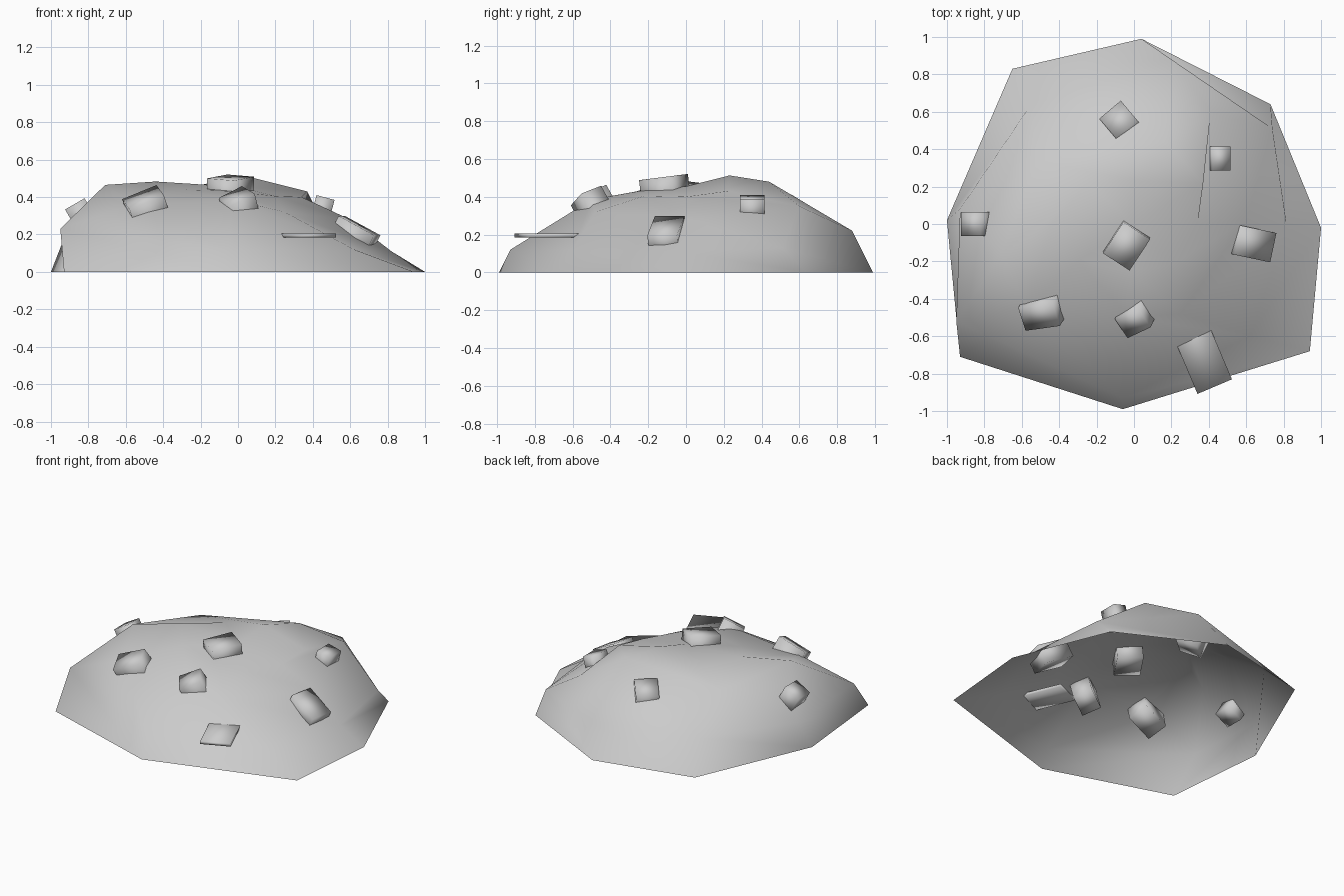
import bpy, bmesh
from math import radians
from mathutils import Vector, Euler

if "Cube" in bpy.data.objects:
    bpy.data.objects.remove(bpy.data.objects["Cube"])


def finish(bm, name, smooth=True):
    bmesh.ops.recalc_face_normals(bm, faces=bm.faces)
    me = bpy.data.meshes.new(name)
    bm.to_mesh(me)
    bm.free()
    for p in me.polygons:
        p.use_smooth = smooth
    ob = bpy.data.objects.new(name, me)
    bpy.context.collection.objects.link(ob)
    return ob


# Mound: hollow, open-bottomed shell lofted through irregular octagons
base = [(-1, .02, 0), (-.65, .83, 0), (.04, .99, 0), (.73, .64, 0),
        (1, -.02, 0), (.94, -.68, 0), (-.06, -.99, 0), (-.93, -.71, 0)]
lower = [(-.93, .08, .18), (-.55, .64, .18), (.20, .88, .22), (.74, .51, .13),
         (.82, -.03, .11), (.62, -.60, .12), (-.06, -.93, .12), (-.95, -.52, .23)]
middle = [(-.71, -.16, .465), (-.52, .33, .395), (.17, .44, .48), (.41, .60, .35),
          (.60, .02, .28), (.25, -.48, .32), (-.02, -.50, .385), (-.57, -.45, .36)]
upper = [(-.44, 0, .483), (-.25, .22, .455), (.04, .23, .513), (.37, .22, .43),
         (.34, 0, .40), (.2, -.22, .405), (-.02, -.25, .43), (-.3, -.2, .44)]

bm = bmesh.new()
rings = [[bm.verts.new(p) for p in r] for r in (base, lower, middle, upper)]
for a, b in zip(rings, rings[1:]):
    for i in range(8):
        j = (i + 1) % 8
        bm.faces.new((a[i], b[i], b[j], a[j]))
peak = bm.verts.new((0, 0, .455))
for i in range(8):
    bm.faces.new((rings[-1][i], peak, rings[-1][(i + 1) % 8]))
finish(bm, "dirt_mound")


# Rocks: tilted blocks half sunk into the shell
def rock(index, centre, size, rot):
    bm = bmesh.new()
    bmesh.ops.create_cube(bm, size=1)
    m = Euler([radians(a) for a in rot]).to_matrix()
    for v in bm.verts:
        v.co = m @ (v.co * Vector(size)) + Vector(centre)
    finish(bm, f"rock_{index}")


rocks = [
    ((-.06, .53, .30), (.15, .15, .18), (-25, 0, 40)),
    ((.45, .35, .33), (.10, .13, .14), (0, 15, 0)),
    ((-.83, 0, .29), (.12, .13, .17), (0, -30, 0)),
    ((-.04, -.11, .43), (.17, .20, .15), (6, 4, -33)),
    ((.62, -.10, .19), (.22, .16, .13), (0, 28, -12)),
    ((-.48, -.45, .315), (.20, .14, .20), (25, -22, 8)),
    ((.02, -.47, .30), (.15, .13, .25), (20, -25, 25)),
    ((.33, -.63, .195), (.20, .52, .02), (0, 0, 23)),
]
for n, r in enumerate(rocks, 1):
    rock(n, *r)
